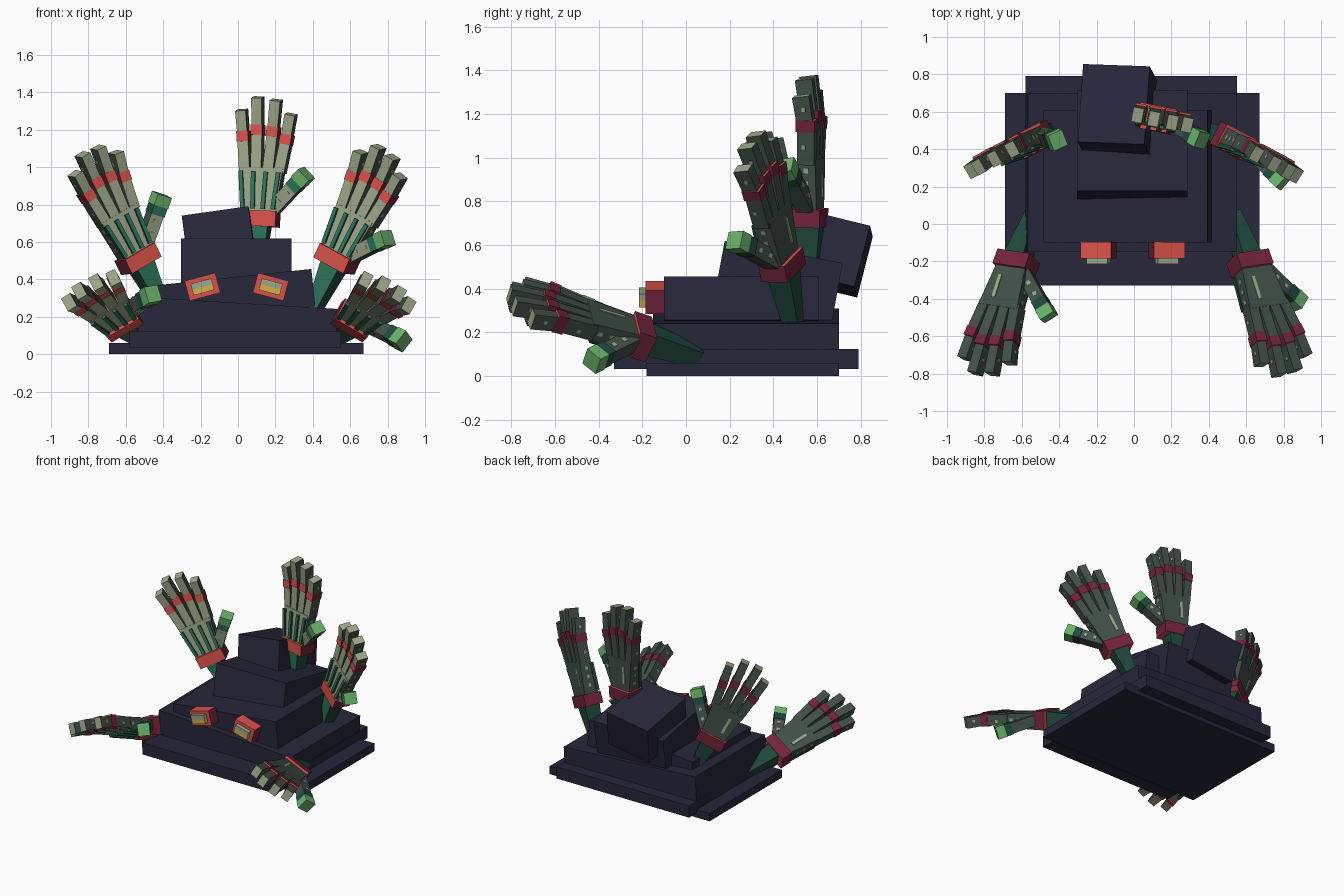
import bpy, bmesh
from math import radians, atan2, hypot
from mathutils import Matrix, Vector

if "Cube" in bpy.data.objects:
    bpy.data.objects.remove(bpy.data.objects["Cube"], do_unlink=True)

# Flat colours (linear)
COLOURS = {
    "navy": (.021, .020, .043),
    "pale_grey": (.34, .39, .25),
    "dark_grey": (.055, .08, .066),
    "red": (.70, .085, .07),
    "dark_red": (.17, .018, .045),
    "teal": (.028, .18, .11),
    "dark_teal": (.014, .065, .045),
    "bright_green": (.15, .45, .15),
    "yellow": (.68, .43, .08),
}
NAMES = list(COLOURS)
MATS = []
for name, rgb in COLOURS.items():
    m = bpy.data.materials.new(name)
    m.use_nodes = True
    m.diffuse_color = (*rgb, 1)
    m.node_tree.nodes["Principled BSDF"].inputs["Base Color"].default_value = (*rgb, 1)
    MATS.append(m)


def block(bm, size, at, front, side=None, rot=None, top=(1, 1)):
    """Add a box; its front and ends take one colour, the rest another."""
    verts = bmesh.ops.create_cube(bm, size=1)["verts"]
    for v in verts:
        k = top if v.co.z > 0 else (1, 1)
        v.co = Vector((v.co.x * size[0] * k[0], v.co.y * size[1] * k[1], v.co.z * size[2]))
    for f in {f for v in verts for f in v.link_faces}:
        f.normal_update()
        lit = f.normal.y < -.7 or abs(f.normal.z) > .7
        f.material_index = NAMES.index(front if lit or side is None else side)
    m = Matrix.Translation(at) @ (rot or Matrix()).to_4x4()
    bmesh.ops.transform(bm, matrix=m, verts=verts)


def finish(name, bm):
    mesh = bpy.data.meshes.new(name)
    bm.to_mesh(mesh)
    bm.free()
    for m in MATS:
        mesh.materials.append(m)
    return mesh


def place(name, mesh, matrix=Matrix()):
    ob = bpy.data.objects.new(name, mesh)
    ob.matrix_world = matrix
    bpy.context.scene.collection.objects.link(ob)


def turn(rx=0, ry=0, rz=0):
    return (Matrix.Rotation(radians(rz), 3, 'Z') @ Matrix.Rotation(radians(ry), 3, 'Y')
            @ Matrix.Rotation(radians(rx), 3, 'X'))


# Stacked, slightly crooked body slabs
SLABS = [
    ("base_plate", (1.36, .88, .06), (-.01, .26, .03), turn()),
    ("base_slab", (1.13, 1.12, .09), (-.015, .23, .078), turn()),
    ("lower_body", (1.12, .85, .2), (-.015, .275, .175), turn(0, 3.5)),
    ("middle_body", (.88, .71, .2), (-.035, .255, .31), turn(0, -6)),
    ("upper_body", (.59, .55, .3), (-.01, .42, .42), turn(-10.5)),
    ("head", (.36, .43, .29), (-.09, .605, .575), turn(-14, -8, -2)),
]
for name, size, at, rot in SLABS:
    bm = bmesh.new()
    block(bm, size, at, "navy", rot=rot)
    place(name, finish(name, bm))

# Eyes: red housing with a two-tone raised lens
for name, x, tilt in (("right_eye", -.19, -15), ("left_eye", .175, 15)):
    rot = turn(0, tilt)
    bm = bmesh.new()
    block(bm, (.17, .09, .11), (0, .045, 0), "red", "dark_red")
    block(bm, (.115, .03, .032), (0, -.015, .016), "pale_grey")
    block(bm, (.115, .03, .032), (0, -.015, -.016), "yellow")
    at = Matrix.Translation((x, -.185, .36))
    place(name, finish(name, bm), at @ rot.to_4x4())


# Hand parts, modelled once: fingers along +z, thumb on +x, back of hand on -y
def make_forearm():
    bm = bmesh.new()
    block(bm, (.06, .08, .28), (0, 0, -.16), "teal", "dark_teal", top=(2, 1.5))
    return bm


def make_wrist():
    bm = bmesh.new()
    block(bm, (.2, .135, .085), (0, 0, 0), "red", "dark_red")
    return bm


def make_palm():
    bm = bmesh.new()
    block(bm, (.18, .1, .235), (.003, 0, .155), "pale_grey", "dark_grey", top=(1.32, .85))
    # tendons on the back of the hand
    for i in range(4):
        x = -.085 + .055 * i
        block(bm, (.022, .024, .2), (x * 1.12, -.05, .15), "teal", "dark_teal",
              rot=turn(-2, x * 70))
    # inlays on the palm and studs along the edges
    block(bm, (.02, .008, .13), (-.04, .047, .16), "pale_grey", rot=turn(3))
    for z in (.1, .16, .22):
        for s in (-1, 1):
            block(bm, (.008, .022, .022), (.003 + s * (.084 + z * .12), 0, z), "pale_grey",
                  rot=turn(0, s * 7))
    return bm


FINGERS = [(-.088, -6, .33), (-.026, -1.5, .40), (.038, 4, .39), (.099, 9, .32)]


def make_finger(x, splay, length):
    bm = bmesh.new()
    frame = Matrix.Translation((x, 0, .25)) @ turn(0, splay).to_4x4()
    low = length * .52
    block(bm, (.058, .08, low), (0, 0, low / 2), "pale_grey", "dark_grey")
    block(bm, (.063, .09, .055), (0, -.002, low + .015), "red", "dark_red")
    curl = turn(9)
    high = length - low
    tip = Vector((0, 0, low)) + curl @ Vector((0, 0, high / 2))
    block(bm, (.054, .075, high), tip, "pale_grey", "dark_grey", rot=curl, top=(1.06, 1.06))
    for z in (low * .5, low + high * .6):
        for s in (-1, 1):
            block(bm, (.006, .018, .018), (s * .028, -.01, z), "pale_grey")
    bmesh.ops.transform(bm, matrix=frame, verts=bm.verts)
    return bm


def make_thumb():
    bm = bmesh.new()
    start, end = Vector((.07, 0, .05)), Vector((.255, -.075, .245))
    d = end - start
    n = d.length
    rot = (Matrix.Rotation(atan2(d.x, d.z), 3, 'Y')
           @ Matrix.Rotation(atan2(-d.y, hypot(d.x, d.z)), 3, 'X'))
    block(bm, (.075, .075, n * .66), start + d * .33, "pale_grey", "dark_grey", rot=rot)
    block(bm, (.08, .085, n * .2), start + d * .72, "teal", "dark_teal", rot=rot)
    block(bm, (.085, .09, n * .22), start + d * .91, "bright_green", rot=rot)
    for k in (.25, .5):
        for s in (-1, 1):
            stud = start + d * k + rot @ Vector((0, s * .037, 0))
            block(bm, (.022, .006, .022), stud, "pale_grey", rot=rot)
    return bm


PARTS = {
    "forearm": finish("forearm", make_forearm()),
    "wrist_band": finish("wrist_band", make_wrist()),
    "palm": finish("palm", make_palm()),
    "thumb": finish("thumb", make_thumb()),
}
for i, spec in enumerate(FINGERS):
    PARTS[f"finger_{i + 1}"] = finish(f"finger_{i + 1}", make_finger(*spec))

# Five hands: wrist position, finger direction, thumb side
HANDS = {
    "centre_hand": ((.115, .565, .725), (.05, .03, 1), (1, -.2, -.05)),
    "right_rear_hand": ((-.535, .45, .51), (-.27, -.1, .55), (.31, .16, .16)),
    "left_rear_hand": ((.53, .44, .51), (.24, -.1, .53), (.32, -.17, -.19)),
    "right_front_hand": ((-.63, -.21, .18), (-.2, -.58, .2), (.33, -.05, .19)),
    "left_front_hand": ((.62, -.21, .18), (.2, -.58, .2), (.33, .05, -.19)),
}
for hand, (wrist, along, thumb) in HANDS.items():
    z = Vector(along).normalized()
    y = z.cross(Vector(thumb)).normalized()
    x = y.cross(z)
    frame = Matrix.Translation(wrist) @ Matrix((x, y, z)).transposed().to_4x4()
    for part, mesh in PARTS.items():
        place(f"{hand}_{part}", mesh, frame)
